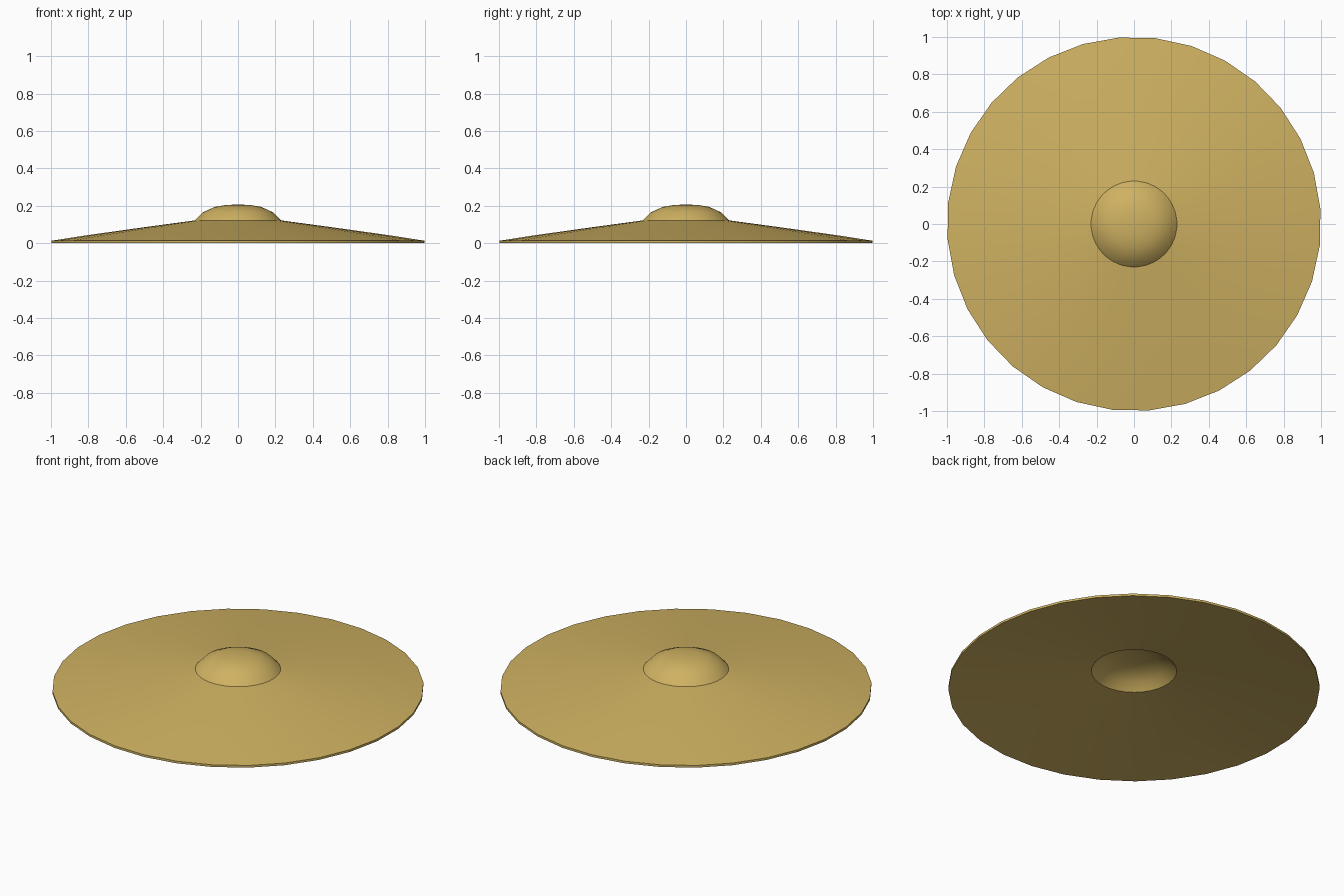
import bpy, bmesh, math
from mathutils import Matrix

if "Cube" in bpy.data.objects:
    bpy.data.objects.remove(bpy.data.objects["Cube"])

SIDES = 32
THICK = 0.012

# Half profile of the upper surface: bell crown, bell edge, bow, rim (radius, height)
top = [(0, 0.207), (0.065, 0.204), (0.125, 0.194), (0.19, 0.164), (0.23, 0.122),
       (0.52, 0.083), (0.82, 0.041), (1.0, 0.013)]
bottom = [(r, z - THICK - 0.001) for r, z in reversed(top)]
profile = top + bottom

# Cymbal: thin shell lathed from the closed profile
bm = bmesh.new()
rings = []
for r, z in profile:
    if r == 0:
        rings.append([bm.verts.new((0, 0, z))])
    else:
        rings.append([bm.verts.new((r * math.cos(a), r * math.sin(a), z))
                      for a in (math.tau * i / SIDES for i in range(SIDES))])
for a, b in zip(rings, rings[1:]):
    for i in range(SIDES):
        j = (i + 1) % SIDES
        if len(a) == 1:
            bm.faces.new((a[0], b[i], b[j]))
        elif len(b) == 1:
            bm.faces.new((a[i], b[0], a[j]))
        else:
            bm.faces.new((a[i], b[i], b[j], a[j]))
bmesh.ops.rotate(bm, verts=bm.verts, cent=(0, 0, 0),
                 matrix=Matrix.Rotation(math.radians(4.6), 3, 'Z'))
bmesh.ops.recalc_face_normals(bm, faces=bm.faces)
mesh = bpy.data.meshes.new("cymbal")
bm.to_mesh(mesh)
bm.free()

cymbal = bpy.data.objects.new("cymbal", mesh)
bpy.context.collection.objects.link(cymbal)
bpy.context.view_layer.objects.active = cymbal
cymbal.select_set(True)
bpy.ops.object.shade_smooth_by_angle(angle=math.radians(30))

# Brass
brass = bpy.data.materials.new("brass")
brass.diffuse_color = (0.62, 0.44, 0.12, 1)
brass.use_nodes = True
brass.node_tree.nodes["Principled BSDF"].inputs["Base Color"].default_value = brass.diffuse_color
mesh.materials.append(brass)
